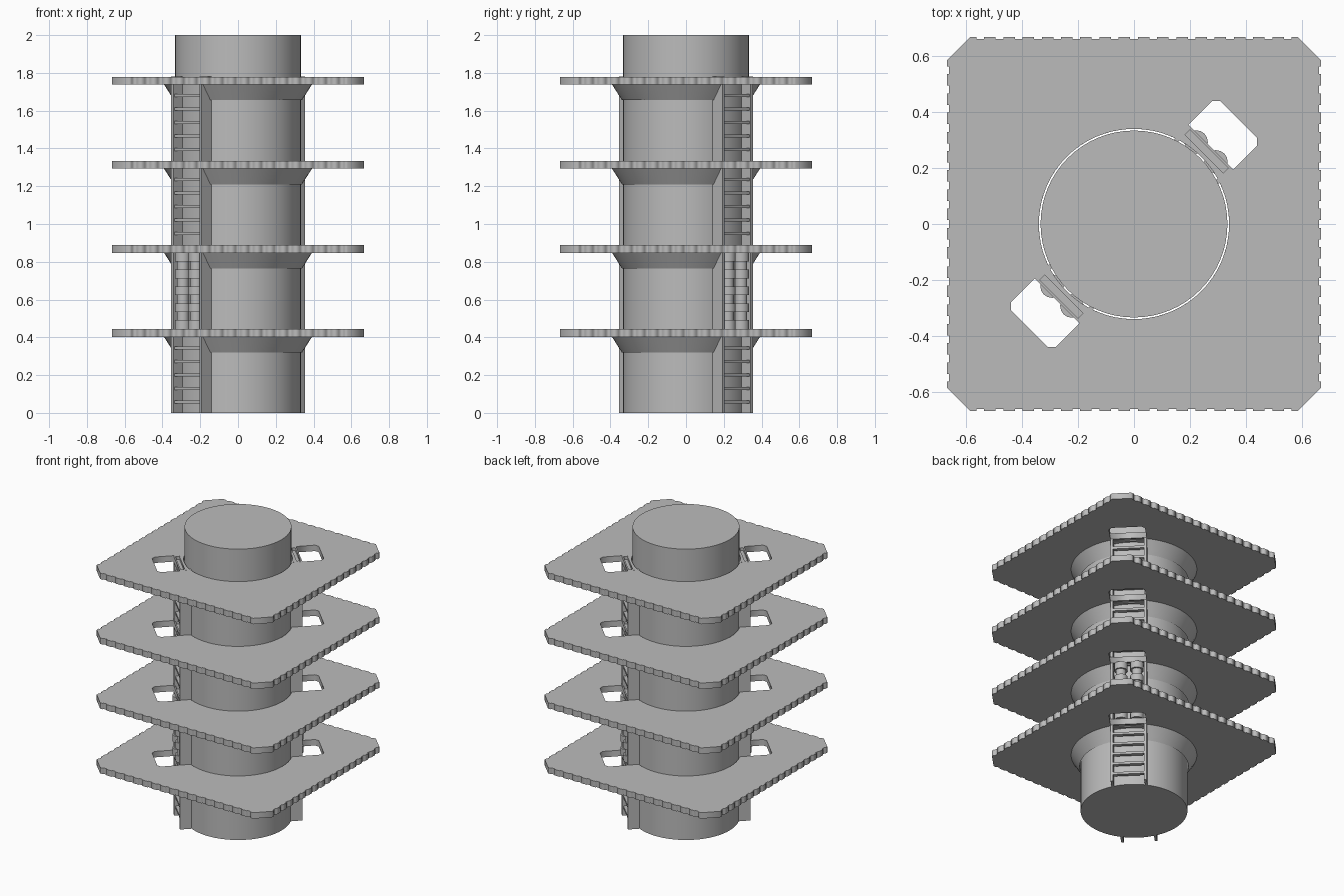
import bpy, bmesh, math
from mathutils import Matrix, Vector

if "Cube" in bpy.data.objects:
    bpy.data.objects.remove(bpy.data.objects["Cube"])

GREY = bpy.data.materials.new("concrete_grey")
GREY.diffuse_color = (0.5, 0.5, 0.5, 1)
GREY.use_nodes = True
GREY.node_tree.nodes["Principled BSDF"].inputs["Base Color"].default_value = GREY.diffuse_color
CORE_R, GAP_R, CONE_R = 0.333, 0.339, 0.392
LEVEL, PLATE_H = 0.4455, 0.041
TOPS = [0.443 + LEVEL * i for i in range(4)]
DIAGONALS = (math.radians(45), math.radians(225))


def add(name, mesh, smooth=False):
    ob = bpy.data.objects.new(name, mesh)
    bpy.context.collection.objects.link(ob)
    mesh.materials.clear()
    mesh.materials.append(GREY)
    if smooth:
        bpy.ops.object.select_all(action='DESELECT')
        ob.select_set(True)
        bpy.context.view_layer.objects.active = ob
        bpy.ops.object.shade_smooth_by_angle(angle=math.radians(30))
    return ob


def finish(name, bm, smooth=False):
    bmesh.ops.recalc_face_normals(bm, faces=bm.faces)
    me = bpy.data.meshes.new(name)
    bm.to_mesh(me)
    bm.free()
    return add(name, me, smooth)


def polar(r, t, a):
    """Point at distance r along direction a, shifted sideways by t."""
    return (r * math.cos(a) - t * math.sin(a), r * math.sin(a) + t * math.cos(a))


def box(bm, a, r0, r1, t0, t1, z0, z1):
    m = (Matrix.Rotation(a, 4, 'Z')
         @ Matrix.Translation(((r0 + r1) / 2, (t0 + t1) / 2, (z0 + z1) / 2))
         @ Matrix.Diagonal((r1 - r0, t1 - t0, z1 - z0, 1)))
    bmesh.ops.create_cube(bm, size=1, matrix=m)


# Central column
bm = bmesh.new()
bmesh.ops.create_cone(bm, cap_ends=True, segments=64, radius1=CORE_R, radius2=CORE_R,
                      depth=2, matrix=Matrix.Translation((0, 0, 1)))
finish("column", bm, True)


# Floor plate outline: chamfered square with shallow notches along the sides
def plate_outline(half=0.667, cut=0.085, notches=17, depth=0.007):
    side, pitch = [], 2 * (half - cut) / notches
    side.append((-(half - cut), -half))
    for i in range(notches):
        c = -(half - cut) + pitch * (i + 0.5)
        w = pitch * 0.2
        side += [(c - w, -half), (c - w, -half + depth), (c + w, -half + depth), (c + w, -half)]
    side.append((half - cut, -half))
    pts = []
    for k in range(4):
        rot = Matrix.Rotation(k * math.pi / 2, 2)
        pts += [tuple(rot @ Vector(p)) for p in side]
    return pts


loops = [plate_outline(),
         [polar(GAP_R, 0, 2 * math.pi * i / 64) for i in range(64)]]
for a in DIAGONALS:
    # Climbing hatch, and the narrow slot for the ladder head
    loops.append([polar(r, t, a) for r, t in ((0.388, -0.113), (0.507, -0.113), (0.527, -0.093),
                                              (0.527, 0.093), (0.507, 0.113), (0.388, 0.113))])
    loops.append([polar(r, t, a) for r, t in ((0.354, -0.096), (0.379, -0.096),
                                              (0.379, 0.096), (0.354, 0.096))])

curve = bpy.data.curves.new("plate_profile", 'CURVE')
curve.dimensions, curve.fill_mode, curve.extrude = '2D', 'BOTH', PLATE_H / 2
for pts in loops:
    sp = curve.splines.new('POLY')
    sp.points.add(len(pts) - 1)
    for p, (x, y) in zip(sp.points, pts):
        p.co = (x, y, 0, 1)
    sp.use_cyclic_u = True
temp = bpy.data.objects.new("plate_profile", curve)
bpy.context.collection.objects.link(temp)
plate_mesh = bpy.data.meshes.new_from_object(temp.evaluated_get(bpy.context.evaluated_depsgraph_get()))
bpy.data.objects.remove(temp)
for i, top in enumerate(TOPS):
    add(f"floor_plate_{i + 1}", plate_mesh).location.z = top - PLATE_H / 2

# Flared collar under each plate, left open where the ladders pass
for i, top in enumerate(TOPS):
    bm = bmesh.new()
    z1 = top - PLATE_H
    z0 = z1 - 0.083
    for a in DIAGONALS:
        section = ((GAP_R, z0), (CONE_R, z1), (GAP_R, z1))
        rings = []
        for k in range(29):
            ring = []
            for r, z in section:
                edge = math.asin(0.105 / r)
                ang = a + edge + (math.pi - 2 * edge) * k / 28
                ring.append(bm.verts.new((r * math.cos(ang), r * math.sin(ang), z)))
            rings.append(ring)
        for p, q in zip(rings, rings[1:]):
            for j in range(3):
                bm.faces.new((p[j], p[(j + 1) % 3], q[(j + 1) % 3], q[j]))
        bm.faces.new(rings[0])
        bm.faces.new(rings[-1])
    finish(f"collar_{i + 1}", bm, True)

# Ladder side rails
bm = bmesh.new()
for a in DIAGONALS:
    for t in (-0.113, 0.097):
        box(bm, a, 0.30, 0.387, t, t + 0.016, 0, TOPS[-1] + 0.0005)
finish("ladder_rails", bm)

# Ladder rungs; the second storey has none below its head
bm = bmesh.new()
for a in DIAGONALS:
    for i in range(4):
        for k in range(6):
            if i == 1 and k < 5:
                continue
            z = LEVEL * i + 0.058 + 0.0715 * k
            box(bm, a, 0.354, 0.379, -0.098, 0.098, z - 0.008, z + 0.008)
finish("ladder_rungs", bm)

# Ribbed twin pipes on the second storey
bm = bmesh.new()
for a in DIAGONALS:
    for t in (-0.05, 0.05):
        x, y = polar(0.363, t, a)
        z = TOPS[0] + 0.002
        for k in range(9):
            r, h = ((0.042, 0.046), (0.032, 0.043))[k % 2]
            bmesh.ops.create_cone(bm, cap_ends=True, segments=16, radius1=r, radius2=r, depth=h,
                                  matrix=Matrix.Translation((x, y, z + h / 2)))
            z += h
finish("ribbed_pipes", bm, True)
